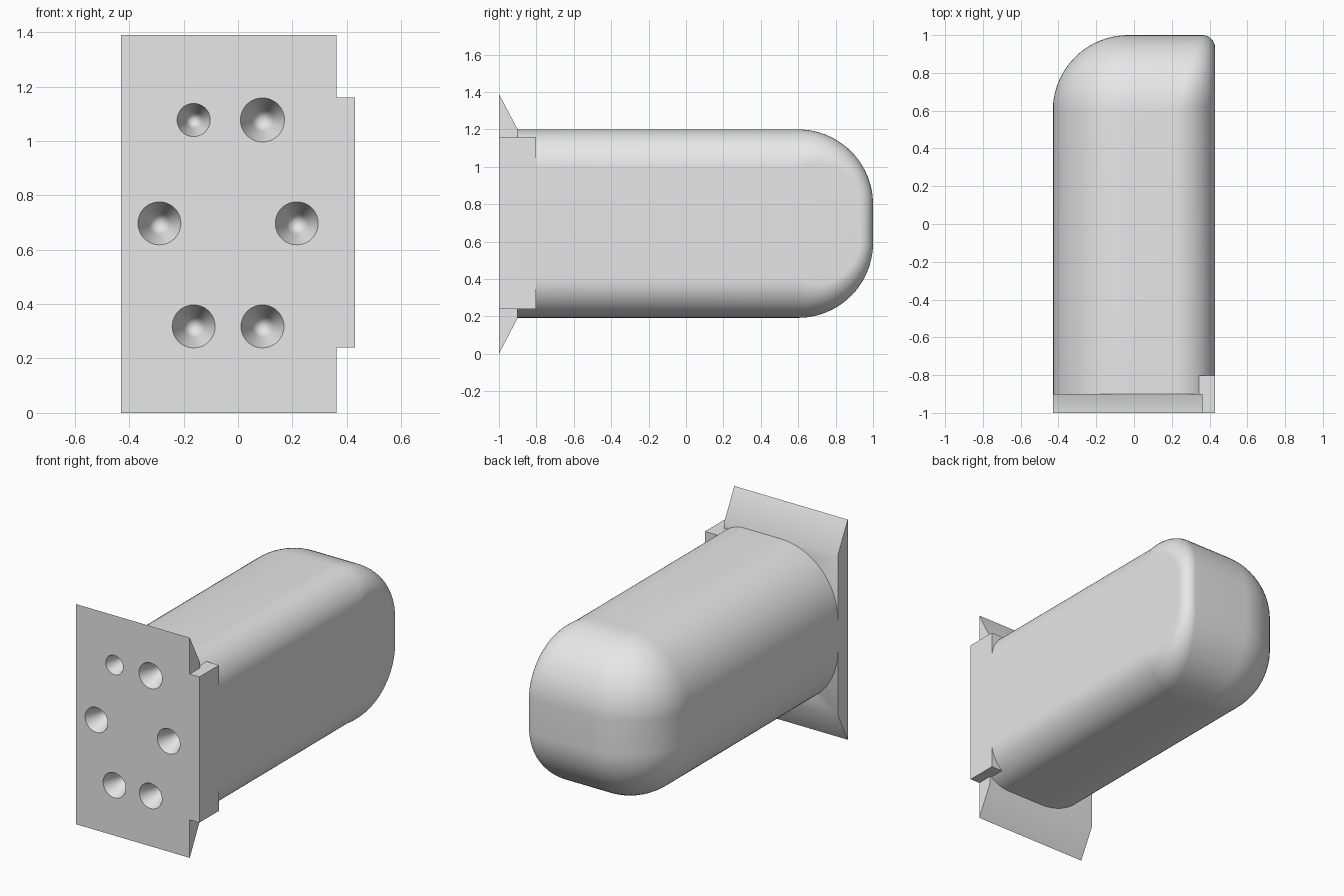
import bpy, bmesh
from math import sin, cos, pi, radians

cube = bpy.data.objects.get("Cube")
if cube:
    bpy.data.objects.remove(cube)

grey = bpy.data.materials.new("plain grey")
grey.use_nodes = True
grey.diffuse_color = (0.8, 0.8, 0.8, 1)
grey.node_tree.nodes["Principled BSDF"].inputs["Base Color"].default_value = (0.8, 0.8, 0.8, 1)


def make(name, bm):
    """Turn a bmesh into a closed, outward facing object."""
    bmesh.ops.remove_doubles(bm, verts=bm.verts, dist=0.0005)
    bmesh.ops.recalc_face_normals(bm, faces=bm.faces)
    mesh = bpy.data.meshes.new(name)
    bm.to_mesh(mesh)
    bm.free()
    mesh.materials.append(grey)
    obj = bpy.data.objects.new(name, mesh)
    bpy.context.collection.objects.link(obj)
    return obj


def activate(obj):
    bpy.ops.object.select_all(action='DESELECT')
    obj.select_set(True)
    bpy.context.view_layer.objects.active = obj


def boolean(obj, other, operation):
    activate(obj)
    mod = obj.modifiers.new("boolean", 'BOOLEAN')
    mod.operation, mod.solver, mod.object = operation, 'EXACT', other
    bpy.ops.object.modifier_apply(modifier=mod.name)


def prism(name, profile, x0, x1):
    """Extrude a (y, z) profile along x."""
    bm = bmesh.new()
    face = bm.faces.new([bm.verts.new((x0, y, z)) for y, z in profile])
    moved = bmesh.ops.extrude_face_region(bm, geom=[face])["geom"]
    bmesh.ops.translate(bm, vec=(x1 - x0, 0, 0),
                        verts=[v for v in moved if isinstance(v, bmesh.types.BMVert)])
    # the starting face stays as the end cap
    if not face.is_valid:
        bmesh.ops.holes_fill(bm, edges=bm.edges)
    return make(name, bm)


# Body: a strip across x is swept round the side outline, rounded at both edges
HALF, BACK, FRONT, LOW, HIGH = 0.43, 1.0, -0.9, 0.193, 1.2
ROUND, SIDE, TIP = 0.4, 0.21, 0.07
STEPS = 20

outline = [(FRONT, HIGH, 0, SIDE)]            # y, z, angle of the normal, edge radius
for i in range(STEPS + 1):
    t = i / STEPS
    a = t * pi / 2
    outline.append((BACK - ROUND + ROUND * sin(a), HIGH - ROUND + ROUND * cos(a),
                    a, TIP + (SIDE - TIP) * (1 - t) ** 1.4))
outline += [(y, LOW + HIGH - z, pi - a, r) for y, z, a, r in reversed(outline)]

bm = bmesh.new()
rows = []
for y, z, a, r in outline:
    row = []
    for centre, radius, start in ((HALF - r, r, 0), (ROUND - HALF, ROUND, pi / 2)):
        for i in range(STEPS + 1):
            b = start + i / STEPS * pi / 2
            inset = radius * (1 - sin(b))
            row.append(bm.verts.new((centre + radius * cos(b),
                                     y - inset * sin(a), z - inset * cos(a))))
    rows.append(row)
for r0, r1 in zip(rows, rows[1:]):
    for i in range(len(r0) - 1):
        bm.faces.new((r0[i], r0[i + 1], r1[i + 1], r1[i]))
bm.faces.new([row[0] for row in rows])
bm.faces.new([row[-1] for row in rows])
bm.faces.new(rows[0] + rows[-1][::-1])
body = make("body", bm)

# Face plate with sloping top and bottom, and the side tab joined to it
plate = prism("face_plate", [(-1, 0), (-1, 1.39), (FRONT, HIGH), (FRONT, LOW)], -HALF, 0.363)
tab = prism("side_tab", [(-1, 0.24), (-1, 1.16), (-0.803, 1.16), (-0.803, 0.24)], 0.34, HALF)
boolean(plate, tab, 'UNION')
bpy.data.objects.remove(tab)

# Conical holes in the front
holes = [(-0.163, 1.077, 0.061), (0.09, 1.077, 0.081), (-0.289, 0.697, 0.079),
         (0.216, 0.697, 0.079), (-0.163, 0.318, 0.079), (0.09, 0.318, 0.079)]
DEPTH = 0.2
bm = bmesh.new()
for x, z, r in holes:
    tip = bm.verts.new((x, -1 + DEPTH, z))
    wide = r * 1.1                            # start a little ahead of the face
    ring = [bm.verts.new((x + wide * cos(k * pi / 24), -1 - DEPTH * 0.1,
                          z + wide * sin(k * pi / 24))) for k in range(48)]
    bm.faces.new(ring)
    for k in range(48):
        bm.faces.new((ring[k - 1], ring[k], tip))
cutter = make("hole_cutter", bm)
cutter.hide_render = True
for obj in (plate, body):
    boolean(obj, cutter, 'DIFFERENCE')
bpy.data.objects.remove(cutter)

for obj in (plate, body):
    activate(obj)
    bpy.ops.object.shade_smooth_by_angle(angle=radians(30))
